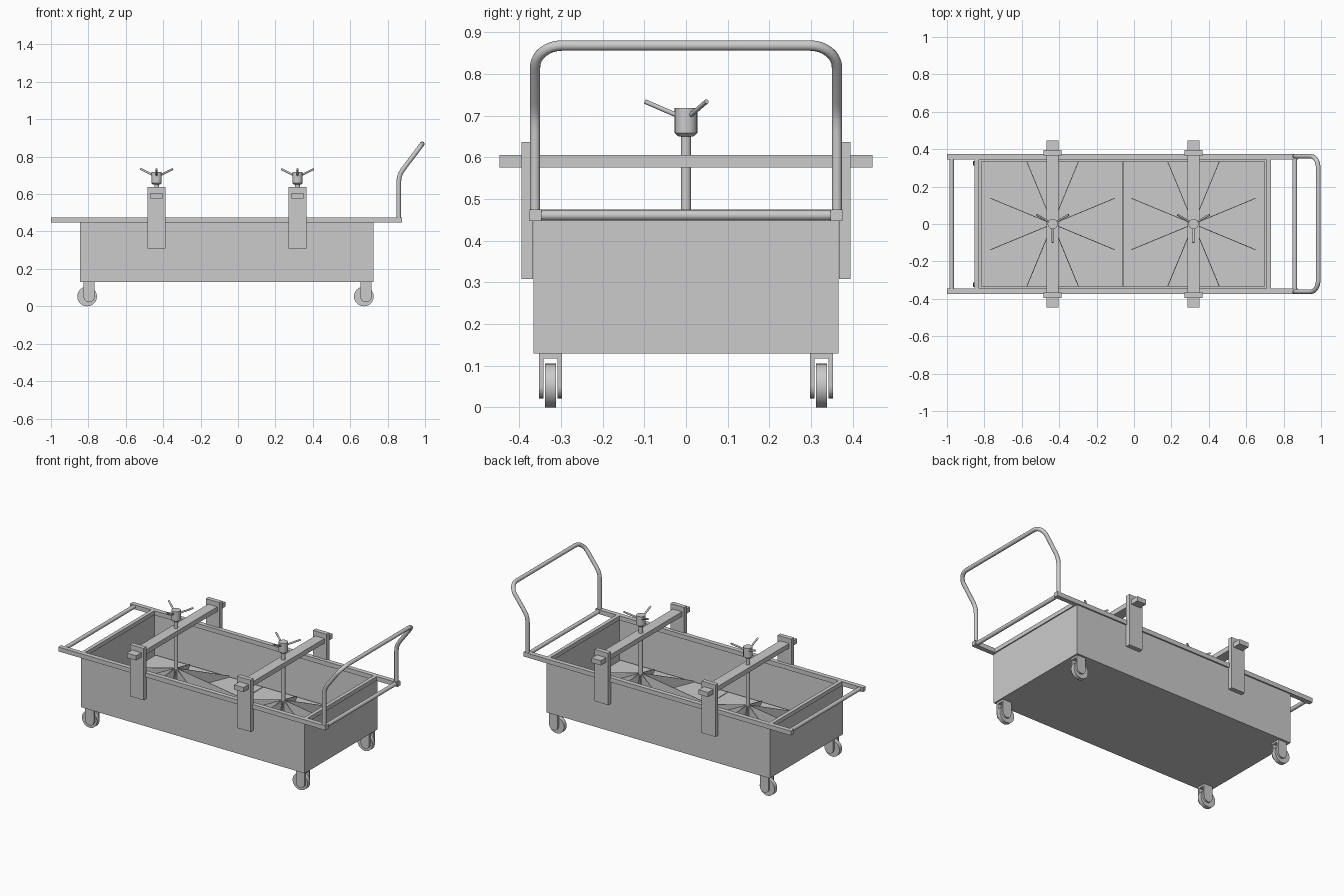
import bpy, bmesh, math
from mathutils import Vector

if "Cube" in bpy.data.objects:
    bpy.data.objects.remove(bpy.data.objects["Cube"])

steel = bpy.data.materials.new("steel_grey")
steel.diffuse_color = (0.6, 0.6, 0.6, 1)
steel.use_nodes = True
steel.node_tree.nodes["Principled BSDF"].inputs["Base Color"].default_value = steel.diffuse_color


def finish(name, bm, smooth=False):
    bmesh.ops.recalc_face_normals(bm, faces=bm.faces)
    me = bpy.data.meshes.new(name)
    bm.to_mesh(me)
    bm.free()
    ob = bpy.data.objects.new(name, me)
    bpy.context.collection.objects.link(ob)
    me.materials.append(steel)
    if smooth:
        shade(ob)
    return ob


def shade(ob):
    bpy.ops.object.select_all(action='DESELECT')
    ob.select_set(True)
    bpy.context.view_layer.objects.active = ob
    bpy.ops.object.shade_smooth_by_angle(angle=math.radians(40))


def box(name, x0, x1, y0, y1, z0, z1):
    bm = bmesh.new()
    bmesh.ops.create_cube(bm, size=1)
    for v in bm.verts:
        v.co = Vector((x0 if v.co.x < 0 else x1,
                       y0 if v.co.y < 0 else y1,
                       z0 if v.co.z < 0 else z1))
    return finish(name, bm)


def rod(name, a, b, r1, r2=None, seg=24):
    """Cylinder or cone from point a to point b."""
    a, b = Vector(a), Vector(b)
    bm = bmesh.new()
    bmesh.ops.create_cone(bm, cap_ends=True, segments=seg, radius1=r1,
                          radius2=r1 if r2 is None else r2, depth=(b - a).length)
    q = Vector((0, 0, 1)).rotation_difference(b - a)
    for v in bm.verts:
        v.co = q @ v.co + (a + b) / 2
    return finish(name, bm, True)


def prism(name, pts, offset, smooth=False):
    """Extrude a flat outline along an offset."""
    bm = bmesh.new()
    f = bm.faces.new([bm.verts.new(p) for p in pts])
    ext = bmesh.ops.extrude_face_region(bm, geom=[f])
    bmesh.ops.translate(bm, vec=offset,
                        verts=[g for g in ext['geom'] if isinstance(g, bmesh.types.BMVert)])
    return finish(name, bm, smooth)


# Open tray: top face inset and pushed down to form the walls
bm = bmesh.new()
bmesh.ops.create_cube(bm, size=1)
for v in bm.verts:
    v.co = Vector((-0.06 + v.co.x * 1.57, v.co.y * 0.732, 0.30 + v.co.z * 0.34))
top = max(bm.faces, key=lambda f: f.calc_center_median().z)
bmesh.ops.inset_region(bm, faces=[top], thickness=0.016)
bmesh.ops.translate(bm, verts=top.verts, vec=(0, 0, -0.325))
finish("tray", bm)

# Lips along the tray ends
for x0, x1 in ((-0.853, -0.829), (0.709, 0.732)):
    box("end_lip", x0, x1, -0.35, 0.35, 0.449, 0.475)

# Side rails and cross tubes
for s in (-1, 1):
    ya, yb = sorted((s * 0.346, s * 0.375))
    box("side_rail", -1.0, 0.878, ya, yb, 0.447, 0.475)
for x in (-0.975, 0.860):
    rod("cross_tube", (x, -0.35, 0.461), (x, 0.35, 0.461), 0.0125)

# Push handle: bent tube, half path mirrored
d = Vector((0.6, 0, 0.8))
tip = Vector((0.985, 0, 0.868))
R, Y = 0.065, 0.362
half = [Vector((0.859, Y, 0.465)), Vector((0.859, Y, 0.66)), Vector((0.862, Y, 0.69)),
        Vector((0.870, Y, 0.712)), Vector((0.884, Y, 0.734))]
for i in range(9):
    t = math.pi / 2 * i / 8
    p = tip - d * R * (1 - math.sin(t))
    half.append(Vector((p.x, Y - R * (1 - math.cos(t)), p.z)))
path = half + [Vector((p.x, -p.y, p.z)) for p in reversed(half)]
cu = bpy.data.curves.new("push_handle", 'CURVE')
cu.dimensions = '3D'
cu.bevel_depth = 0.0125
cu.bevel_resolution = 4
cu.use_fill_caps = True
sp = cu.splines.new('POLY')
sp.points.add(len(path) - 1)
for pt, p in zip(sp.points, path):
    pt.co = (*p, 1)
handle = bpy.data.objects.new("push_handle", cu)
bpy.context.collection.objects.link(handle)
cu.materials.append(steel)
bpy.ops.object.select_all(action='DESELECT')
handle.select_set(True)
bpy.context.view_layer.objects.active = handle
bpy.ops.object.convert(target='MESH')
shade(bpy.context.view_layer.objects.active)

# Two press units
PZ = 0.20
for cx, px0, px1 in ((-0.435, -0.816, -0.062), (0.318, -0.058, 0.697)):
    # pressing plate with radial ribs
    box("press_plate", px0, px1, -0.338, 0.338, PZ - 0.015, PZ)
    for k in range(8):
        a = math.radians(22.5 + 45 * k)
        u = Vector((math.cos(a), math.sin(a), 0))
        n = Vector((-u.y, u.x, 0)) * 0.002
        c = Vector((cx, 0, PZ))
        up = Vector((0, 0, 1))
        prism("press_rib", [c - n, c + u * 0.36 - n,
                            c + u * 0.36 + up * 0.01 - n, c + up * 0.15 - n], n * 2)
    # cross beam and its side brackets
    box("cross_beam", cx - 0.0325, cx + 0.0325, -0.447, 0.447, 0.576, 0.606)
    for s in (-1, 1):
        ya, yb = sorted((s * 0.367, s * 0.395))
        box("side_bracket", cx - 0.048, cx + 0.048, ya, yb, 0.308, 0.637)
    # screw, hub and three grip arms
    rod("screw", (cx, 0, PZ), (cx, 0, 0.66), 0.0125)
    rod("hub_taper", (cx, 0, 0.650), (cx, 0, 0.658), 0.018, 0.027)
    rod("hub", (cx, 0, 0.658), (cx, 0, 0.718), 0.027)
    for k in range(3):
        a = math.radians(-90 + 120 * k)
        u = Vector((math.cos(a), math.sin(a), 0))
        c = Vector((cx, 0, 0))
        rod("grip_arm", c + u * 0.018 + Vector((0, 0, 0.699)),
            c + u * 0.099 + Vector((0, 0, 0.734)), 0.0055, seg=12)

# Casters
for wx in (-0.807, 0.673):
    fx = wx + 0.011
    for s in (-1, 1):
        y = s * 0.325
        rod("caster_wheel", (wx, y - 0.013, 0.0525), (wx, y + 0.013, 0.0525), 0.0525, seg=40)
        box("fork_top", fx - 0.03, fx + 0.03, y - 0.028, y + 0.028, 0.118, 0.132)
        for y0 in (y - 0.028, y + 0.017):
            pts = [(fx + 0.03, y0, 0.13), (fx - 0.03, y0, 0.13)]
            pts += [(fx - 0.03 * math.cos(math.pi * i / 12), y0,
                     0.052 - 0.03 * math.sin(math.pi * i / 12)) for i in range(13)]
            prism("fork_leg", pts, (0, 0.011, 0), True)
